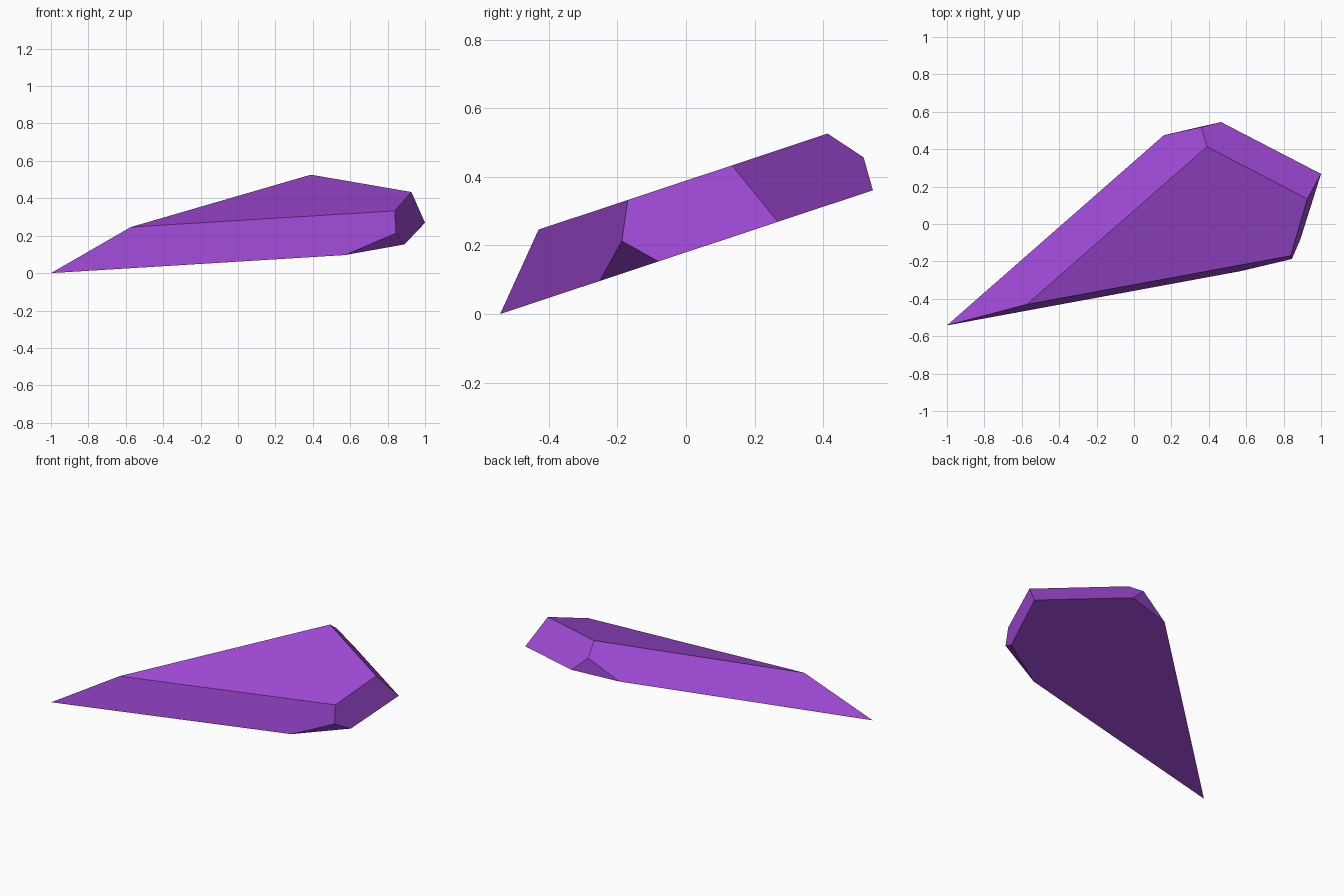
import bpy
import bmesh
import math

default_cube = bpy.data.objects.get("Cube")
if default_cube:
    bpy.data.objects.remove(default_cube, do_unlink=True)


def make_material(name, colour):
    material = bpy.data.materials.new(name)
    material.use_nodes = True
    material.diffuse_color = colour
    shader = next(n for n in material.node_tree.nodes if n.type == "BSDF_PRINCIPLED")
    shader.inputs["Base Color"].default_value = colour
    return material


def convex_solid(name, corners, material):
    """Wrap flat facets around the corners and merge coplanar triangles."""
    bm = bmesh.new()
    for corner in corners:
        bm.verts.new(corner)
    bmesh.ops.convex_hull(bm, input=bm.verts[:])
    bmesh.ops.dissolve_limit(bm, angle_limit=math.radians(4),
                             verts=bm.verts[:], edges=bm.edges[:])
    bmesh.ops.recalc_face_normals(bm, faces=bm.faces[:])
    mesh = bpy.data.meshes.new(name)
    bm.to_mesh(mesh)
    bm.free()
    mesh.materials.append(material)
    solid = bpy.data.objects.new(name, mesh)
    bpy.context.collection.objects.link(solid)
    return solid


# The slab lies between two parallel planes rising towards the back
SLOPE = 0.332


def on_base(x, y):
    return (x, y, SLOPE * (y + 0.542))


def on_top(x, y):
    return (x, y, SLOPE * (y + 0.542) + 0.209)


# Broad underside, running from the pointed tip round to the blunt end
base_outline = [on_base(x, y) for x, y in (
    (-1, -0.542), (0.57, -0.252), (0.89, -0.08),
    (1, 0.268), (0.465, 0.545), (0.16, 0.475))]

# Smaller upper facet
top_outline = [on_top(x, y) for x, y in (
    (-0.573, -0.43), (0.39, 0.413), (0.927, 0.134), (0.838, -0.17))]

# Corners where the two small chips are broken off the sides
chip_corners = [(0.36, 0.518, 0.457), (0.844, -0.187, 0.213)]

purple = make_material("crystal purple", (0.36, 0.07, 0.69, 1))
convex_solid("crystal_shard", base_outline + top_outline + chip_corners, purple)
